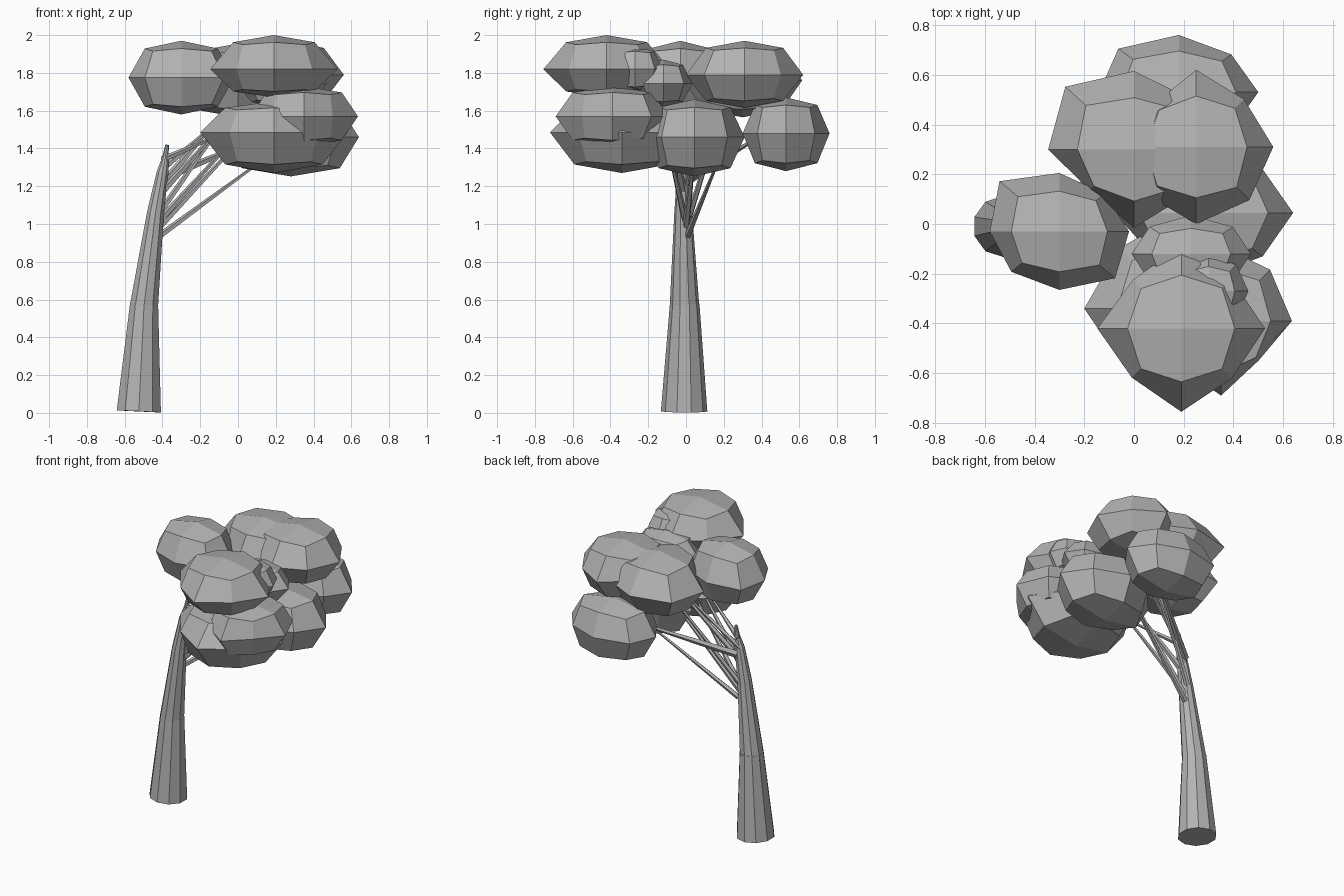
import bpy, bmesh, math
from mathutils import Vector

if "Cube" in bpy.data.objects:
    bpy.data.objects.remove(bpy.data.objects["Cube"])

grey = bpy.data.materials.new("plain_grey")
grey.use_nodes = True
tone = (0.45, 0.45, 0.45, 1)
grey.diffuse_color = tone
grey.node_tree.nodes["Principled BSDF"].inputs["Base Color"].default_value = tone


def finish(bm, name):
    bmesh.ops.recalc_face_normals(bm, faces=bm.faces)
    mesh = bpy.data.meshes.new(name)
    bm.to_mesh(mesh)
    bm.free()
    mesh.materials.append(grey)
    obj = bpy.data.objects.new(name, mesh)
    bpy.context.collection.objects.link(obj)
    return obj


def leaf_clump(name, centre, radii, up, down, waist, ring=0.66):
    """A once-divided cube rounded into a faceted ball.
    waist gives the four waist corners (front right, front left, back right,
    back left); ring sets the width of the upper and lower rims."""
    bm = bmesh.new()
    bmesh.ops.create_cube(bm, size=2)
    bmesh.ops.subdivide_edges(bm, edges=bm.edges, cuts=1, use_grid_fill=True)
    for v in bm.verts:
        x, y, z = (round(c) for c in v.co)
        diagonal = x != 0 and y != 0
        corner = waist[(x > 0) + 2 * (y > 0)]
        if z == 0:
            side = corner if diagonal else 1
        else:
            side = 0.45 * ring + 0.33 * corner if diagonal else ring
        rise = 1 if not (x or y) else 0.72 if diagonal else 0.79
        depth = up if z > 0 else down
        v.co = Vector(centre) + Vector(
            (x * side * radii[0], y * side * radii[1], z * rise * depth))
    finish(bm, name)


def tapered_tube(name, rings, sides):
    """Closed tube through (point, radius) rings, each ring square to the path."""
    bm = bmesh.new()
    loops = []
    for i, (point, radius) in enumerate(rings):
        ahead = Vector(rings[min(i + 1, len(rings) - 1)][0])
        behind = Vector(rings[max(i - 1, 0)][0])
        axis = (ahead - behind).normalized()
        u = Vector((0, 1, 0)).cross(axis).normalized()
        w = axis.cross(u)
        loop = []
        for s in range(sides):
            a = 2 * math.pi * (s + 0.5) / sides
            loop.append(bm.verts.new(
                Vector(point) + radius * (math.cos(a) * u + math.sin(a) * w)))
        loops.append(loop)
    for low, high in zip(loops, loops[1:]):
        for s in range(sides):
            t = (s + 1) % sides
            bm.faces.new((low[s], low[t], high[t], high[s]))
    bm.faces.new(loops[0])
    bm.faces.new(loops[-1])
    return finish(bm, name)


# Leaning trunk in two stacked lengths
tapered_tube("lower_trunk", [((-0.525, -0.01, 0.008), 0.123),
                             ((-0.497, -0.007, 0.58), 0.078)], 10)
tapered_tube("upper_trunk", [((-0.497, -0.008, 0.57), 0.078),
                             ((-0.437, -0.015, 1.06), 0.047),
                             ((-0.4, -0.015, 1.27), 0.033),
                             ((-0.385, -0.01, 1.35), 0.018),
                             ((-0.375, -0.01, 1.42), 0.01)], 10)

# Thin branches reaching into the leaves
branches = [
    ((-0.41, 0.01, 0.94), (0.12, 0.17, 1.33), 0.018),
    ((-0.42, 0.0, 0.98), (0.02, 0.05, 1.45), 0.02),
    ((-0.43, 0.0, 1.0), (-0.03, -0.1, 1.44), 0.02),
    ((-0.42, 0.02, 1.05), (-0.02, 0.2, 1.62), 0.018),
    ((-0.42, -0.01, 1.15), (-0.1, -0.08, 1.5), 0.022),
    ((-0.41, 0.0, 1.2), (-0.05, 0.13, 1.62), 0.022),
    ((-0.4, 0.02, 1.24), (0.08, 0.35, 1.44), 0.025),
    ((-0.41, 0.0, 1.28), (-0.08, 0.08, 1.56), 0.018),
    ((-0.4, 0.0, 1.34), (-0.1, -0.15, 1.47), 0.018),
]
for i, (start, end, radius) in enumerate(branches):
    tapered_tube(f"branch_{i + 1}", [(start, radius), (end, radius * 0.4)], 5)

# Upper leaf clumps
leaf_clump("leaves_top_front", (0.19, -0.42, 1.82), (0.337, 0.335), 0.18, 0.15,
           (0.59, 0.6, 0.58, 0.6), 0.64)
leaf_clump("leaves_top_right", (-0.3, -0.03, 1.775), (0.28, 0.235), 0.195, 0.195,
           (0.69, 0.8, 0.86, 0.65), 0.69)
leaf_clump("leaves_top_back", (0.0, 0.3, 1.76), (0.345, 0.315), 0.195, 0.195,
           (0.52, 0.6, 0.8, 0.65))
leaf_clump("leaves_top_left", (0.25, 0.31, 1.79), (0.31, 0.31), 0.18, 0.175,
           (0.63, 0.69, 0.55, 0.62))
leaf_clump("leaves_top_middle", (0.23, -0.12, 1.745), (0.24, 0.155), 0.125, 0.125,
           (0.7, 0.7, 0.7, 0.7))
leaf_clump("leaves_top_small", (0.3, -0.27, 1.82), (0.16, 0.15), 0.12, 0.12,
           (0.7, 0.7, 0.7, 0.7))

# Lower leaf clumps
leaf_clump("leaves_low_front", (0.19, -0.34, 1.485), (0.39, 0.38), 0.165, 0.215,
           (0.6, 0.6, 0.64, 0.6))
leaf_clump("leaves_low_front_left", (0.35, -0.39, 1.57), (0.285, 0.3), 0.16, 0.16,
           (0.6, 0.53, 0.6, 0.69), 0.7)
leaf_clump("leaves_low_left", (0.28, 0.045, 1.46), (0.36, 0.265), 0.2, 0.208,
           (0.6, 0.66, 0.6, 0.66), 0.72)
leaf_clump("leaves_low_back", (0.18, 0.53, 1.48), (0.32, 0.23), 0.19, 0.2,
           (0.68, 0.66, 0.76, 0.66), 0.72)
